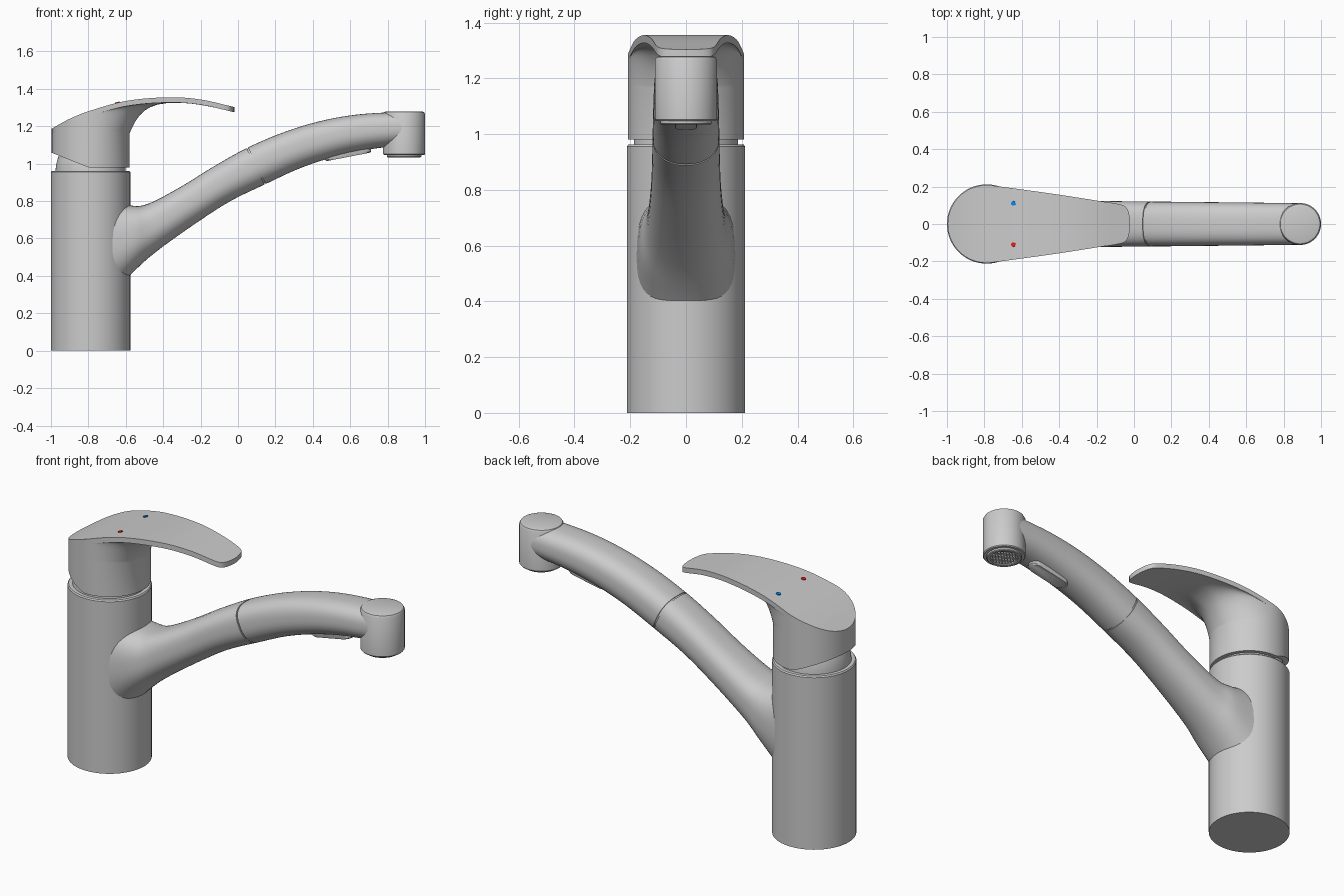
import bpy, bmesh, math
from mathutils import Vector, Matrix

if "Cube" in bpy.data.objects:
    bpy.data.objects.remove(bpy.data.objects["Cube"])

CX = -0.788   # axis of the upright body
HX = 0.888    # axis of the outlet head


def spline(rows, x):
    """Smooth interpolation through rows of (key, value, value...)."""
    n = len(rows)
    i = max(0, min(n - 2, sum(1 for r in rows if r[0] <= x) - 1))

    def slope(j, k):
        a, b = rows[max(j - 1, 0)], rows[min(j + 1, n - 1)]
        return (b[k] - a[k]) / (b[0] - a[0])
    p, q = rows[i], rows[i + 1]
    d = q[0] - p[0]
    t = (x - p[0]) / d
    return [(2*t**3 - 3*t*t + 1) * p[k] + (t**3 - 2*t*t + t) * d * slope(i, k)
            + (3*t*t - 2*t**3) * q[k] + (t**3 - t*t) * d * slope(i + 1, k)
            for k in range(1, len(p))]


def finish(name, bm, angle=35, color=None):
    bmesh.ops.recalc_face_normals(bm, faces=bm.faces)
    me = bpy.data.meshes.new(name)
    bm.to_mesh(me)
    bm.free()
    ob = bpy.data.objects.new(name, me)
    bpy.context.collection.objects.link(ob)
    bpy.ops.object.select_all(action='DESELECT')
    ob.select_set(True)
    bpy.context.view_layer.objects.active = ob
    bpy.ops.object.shade_smooth_by_angle(angle=math.radians(angle))
    if color:
        mat = bpy.data.materials.new(name)
        mat.diffuse_color = color
        mat.use_nodes = True
        mat.node_tree.nodes["Principled BSDF"].inputs["Base Color"].default_value = mat.diffuse_color
        me.materials.append(mat)
    return ob


def loft(rings):
    """Skin closed rings that are symmetric about vertex 0, with strip caps."""
    bm = bmesh.new()
    vs = [[bm.verts.new(p) for p in r] for r in rings]
    n = len(rings[0])
    for a, b in zip(vs, vs[1:]):
        for i in range(n):
            j = (i + 1) % n
            bm.faces.new((a[i], a[j], b[j], b[i]))
    for r in (vs[0], vs[-1]):
        for i in range(n // 2):
            ids = dict.fromkeys((i, i + 1, n - i - 1, (n - i) % n))
            bm.faces.new([r[k] for k in ids])
    return bm


def lathe(name, cx, profile, n=64):
    bm = bmesh.new()
    vs = [bm.verts.new((cx + r, 0, z)) for r, z in profile]
    es = [bm.edges.new(e) for e in zip(vs, vs[1:])]
    bmesh.ops.spin(bm, geom=vs + es, cent=(cx, 0, 0), axis=(0, 0, 1),
                   angle=math.tau, steps=n)
    bmesh.ops.remove_doubles(bm, verts=bm.verts, dist=1e-5)
    return finish(name, bm)


# Upright body and the collar below the handle
lathe("body", CX, [(0, 0), (.212, 0), (.212, .955), (.207, .962), (.19, .962), (0, .955)])
lathe("collar", CX, [(0, .95), (.188, .95), (.186, .985), (.178, 1.02), (.166, 1.055), (0, 1.06)])

# Handle: round base flaring into a curved, tapering lever
TOP = [(-1, 1.185), (-.9, 1.24), (-.8, 1.28), (-.6, 1.335), (-.37, 1.355), (-.2, 1.343), (-.02, 1.303)]
EDGE = [(0, -.76, .206), (.25, -.58, .182), (.5, -.37, .152), (.75, -.18, .122),
        (.88, -.08, .106), (.94, -.042, .09), (.98, -.025, .05), (1, -.02, 0)]
R = .208


def top_z(x):
    return spline(TOP, x)[0]


half = []   # (angle, circle point, lever outline point)
for i in range(25):
    a = math.radians(180 - 98 * i / 24)
    c = Vector((CX + R * math.cos(a), R * math.sin(a) if i else 0))
    half.append((a, c, c))
for i in range(1, 37):
    a = math.radians(82 * (1 - i / 36))
    c = Vector((CX + R * math.cos(a), R * math.sin(a)))
    half.append((a, c, Vector(spline(EDGE, 1 - (1 - i / 36) ** 1.25))))


def handle_ring(f, zfun):
    pts = []
    for a, c, o in half:
        p = c.lerp(o, f)
        pts.append((p.x, p.y, zfun(p.x, a)))
    return pts + [(x, -y, z) for x, y, z in pts[-2:0:-1]]


rings = [handle_ring(0, lambda x, a: .98 + max(0, -.8 - x) * .4)]
for f in (0, .008, .02, .035, .055, .08, .11, .15, .2, .27, .36, .48, .6, .72, .84, .93, 1):
    rings.append(handle_ring(f, lambda x, a: top_z(x) - .028
                             - (.02 + .065 * (1 + math.cos(a))) * (1 - f) ** 9))
rings.append(handle_ring(1, lambda x, a: top_z(x)))
finish("handle", loft(rings), 40)

# Hot and cold dots on the handle
for name, y, col in (("cold_dot", .11, (0, .25, .9, 1)), ("hot_dot", -.11, (.85, .01, .01, 1))):
    x = -.645
    tilt = math.atan((top_z(x + .01) - top_z(x - .01)) / .02)
    bm = bmesh.new()
    bmesh.ops.create_cone(bm, cap_ends=True, segments=24, radius1=.012, radius2=.012, depth=.008,
                          matrix=Matrix.Translation((x, y, top_z(x))) @ Matrix.Rotation(-tilt, 4, 'Y'))
    finish(name, bm, color=col)

# Spout sections: key, top x z, bottom x z, half width
SPOUT = [(0, -.70, .80, -.66, .31, .178), (1, -.56, .775, -.55, .43, .166),
         (2, -.47, .79, -.43, .535, .142), (3, -.3, .88, -.22, .685, .127),
         (4, -.13, .985, -.04, .80, .122), (5, .05, 1.085, .145, .89, .12),
         (6, .25, 1.17, .33, .975, .118), (7, .45, 1.23, .51, 1.035, .116),
         (8, .65, 1.264, .68, 1.073, .114), (9, .885, 1.278, .885, 1.1, .111)]


def section(t, scale=1.0, n=48):
    tx, tz, bx, bz, w = spline(SPOUT, t)
    mid = Vector((tx + bx, 0, tz + bz)) / 2
    up = Vector((tx - bx, 0, tz - bz)) / 2
    pts = []
    for i in range(n):
        a = math.tau * i / n
        c, s = math.cos(a), math.sin(a)
        e = 2 / (2.8 if c > 0 else 2.2)
        c = math.copysign(abs(c) ** e, c)
        s = math.copysign(abs(s) ** e, s)
        pts.append(mid + (up * c + Vector((0, w * s, 0))) * scale)
    return pts


def spout_part(name, t0, t1, steps, scale=1.0):
    finish(name, loft([section(t0 + (t1 - t0) * i / steps, scale) for i in range(steps + 1)]), 40)


spout_part("spout_base", 0, 4.98, 36)
spout_part("spout_joint", 4.9, 5.1, 2, .95)
spout_part("pull_out_spray", 5.02, 9, 32)

# Outlet head with recessed aerator
lathe("outlet_head", HX, [(0, 1.28), (.095, 1.28), (.106, 1.276), (.112, 1.265), (.112, 1.052),
                          (.108, 1.047), (.092, 1.047), (.092, 1.038), (.088, 1.034),
                          (.074, 1.034), (.07, 1.038), (.07, 1.056), (0, 1.056)])

# Crossed bars of the aerator screen
bm = bmesh.new()
for k in range(-4, 5):
    d = k * .015
    length = 2 * math.sqrt(.07 ** 2 - d * d)
    for turn in (math.pi / 4, -math.pi / 4):
        bmesh.ops.create_cube(bm, size=1, matrix=Matrix.Translation((HX, 0, 1.045))
                              @ Matrix.Rotation(turn, 4, 'Z') @ Matrix.Translation((0, d, 0))
                              @ Matrix.Diagonal((length, .005, .008, 1)))
finish("aerator_screen", bm)

# Pill-shaped spray button under the spout
bm = bmesh.new()
outline = []
for end in (1, -1):
    for i in range(13):
        a = math.pi * (i / 12 - .5)
        outline.append(Vector((end * (.085 + .04 * math.cos(a)), end * .04 * math.sin(a), 0)))
layers = [[bm.verts.new((p.x * s, p.y * s, z)) for p in outline]
          for s, z in ((.93, -.03), (1, -.024), (1, .03))]
for a, b in zip(layers, layers[1:]):
    for i in range(len(a)):
        bm.faces.new((a[i - 1], a[i], b[i], b[i - 1]))
bm.faces.new(layers[0])
bm.faces.new(layers[-1])
bm.transform(Matrix.Translation((.585, 0, 1.066)) @ Matrix.Rotation(math.radians(-11), 4, 'Y'))
finish("spray_button", bm)
